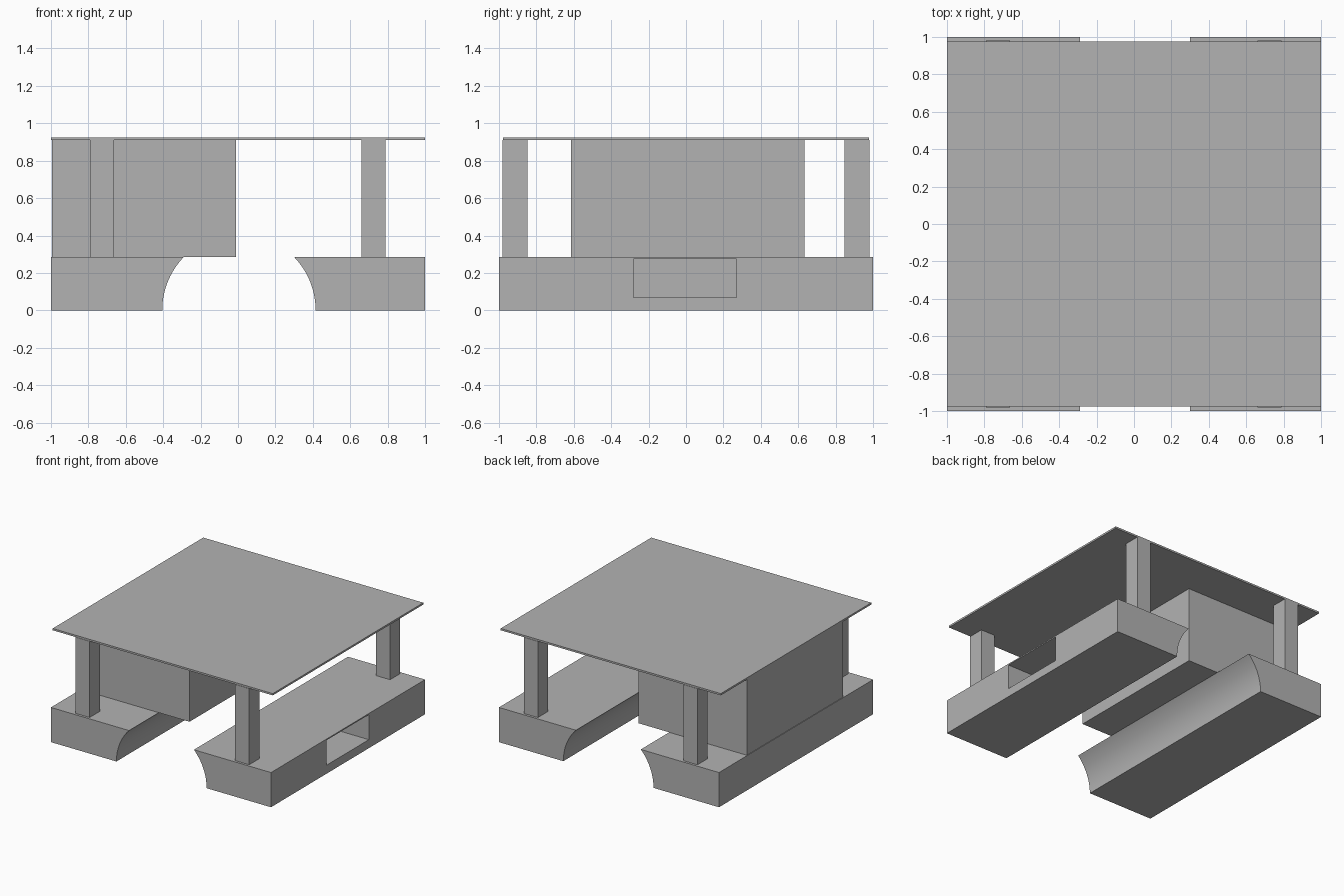
import bpy, bmesh, math

default = bpy.data.objects.get("Cube")
if default:
    bpy.data.objects.remove(default, do_unlink=True)

# Single flat colour
grey = bpy.data.materials.new("plain grey")
grey.use_nodes = True
COLOUR = (0.45, 0.45, 0.45, 1)
grey.diffuse_color = COLOUR
grey.node_tree.nodes["Principled BSDF"].inputs["Base Color"].default_value = COLOUR

BASE_TOP, ROOF_BOTTOM, ROOF_TOP = 0.285, 0.91, 0.925
ARCH_RADIUS, ARCH_X = 0.41, 0.005


def prism(name, profile, y0, y1):
    """Extrude an (x, z) outline along y."""
    bm = bmesh.new()
    face = bm.faces.new([bm.verts.new((x, y0, z)) for x, z in profile])
    out = bmesh.ops.extrude_face_region(bm, geom=[face])
    verts = [g for g in out["geom"] if isinstance(g, bmesh.types.BMVert)]
    bmesh.ops.translate(bm, verts=verts, vec=(0, y1 - y0, 0))
    bmesh.ops.recalc_face_normals(bm, faces=bm.faces)
    mesh = bpy.data.meshes.new(name)
    bm.to_mesh(mesh)
    bm.free()
    mesh.materials.append(grey)
    obj = bpy.data.objects.new(name, mesh)
    bpy.context.collection.objects.link(obj)
    return obj


def box(name, x0, x1, y0, y1, z0, z1):
    return prism(name, [(x0, z0), (x1, z0), (x1, z1), (x0, z1)], y0, y1)


def activate(obj):
    bpy.ops.object.select_all(action="DESELECT")
    obj.select_set(True)
    bpy.context.view_layer.objects.active = obj


def base(name, side):
    """Plinth whose inner face follows the round tunnel."""
    end = math.asin(BASE_TOP / ARCH_RADIUS)
    steps = 20
    arc = [(ARCH_X + side * ARCH_RADIUS * math.cos(end * i / steps),
            ARCH_RADIUS * math.sin(end * i / steps)) for i in range(steps + 1)]
    return prism(name, arc + [(side, BASE_TOP), (side, 0)], -1, 1)


left_base = base("left_base", 1)
right_base = base("right_base", -1)

# Blind pocket in the outer face of the left base
cutter = box("pocket_cutter", 0.5, 1.1, -0.28, 0.27, 0.07, 0.275)
cutter.hide_render = True
cut = left_base.modifiers.new("pocket", "BOOLEAN")
cut.operation = "DIFFERENCE"
cut.solver = "EXACT"
cut.object = cutter
activate(left_base)
bpy.ops.object.modifier_apply(modifier=cut.name)
bpy.data.objects.remove(cutter, do_unlink=True)

for obj in (left_base, right_base):
    activate(obj)
    bpy.ops.object.shade_smooth_by_angle(angle=math.radians(25))

# Enclosed block overhanging the tunnel
box("core_block", -0.995, -0.01, -0.615, 0.632, BASE_TOP, ROOF_BOTTOM)

# Corner posts
for side, x0 in (("left", 0.66), ("right", -0.79)):
    for end, y0 in (("front", -0.98), ("back", 0.848)):
        box(f"{end}_{side}_post", x0, x0 + 0.128, y0, y0 + 0.132, BASE_TOP, ROOF_BOTTOM)

# Thin roof slab
box("roof", -1, 1, -0.977, 0.977, ROOF_BOTTOM, ROOF_TOP)
